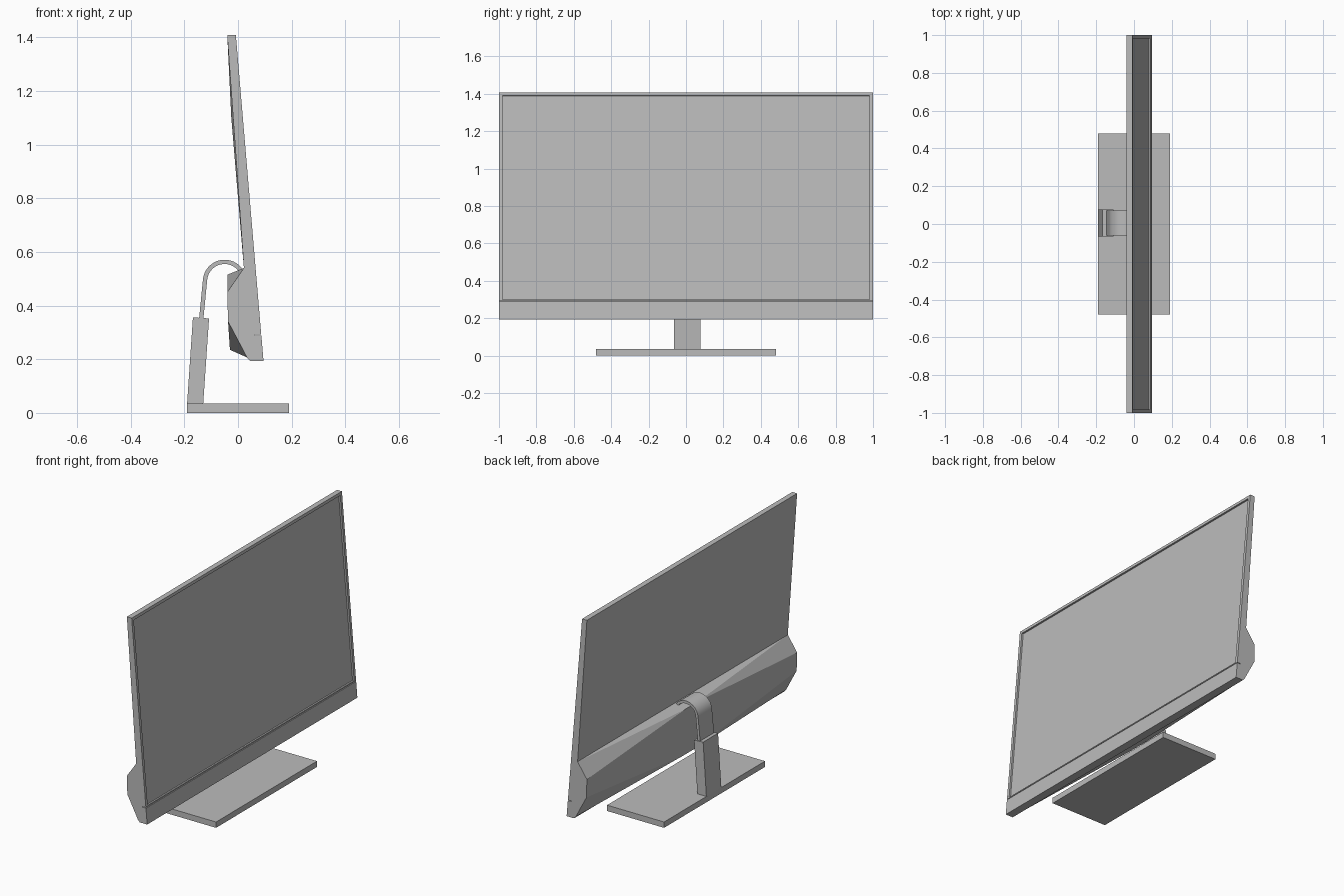
import bpy, bmesh, math

cube = bpy.data.objects.get("Cube")
if cube:
    bpy.data.objects.remove(cube, do_unlink=True)

grey = bpy.data.materials.new("plain grey")
grey.use_nodes = True
COLOUR = (0.5, 0.5, 0.5, 1)
grey.diffuse_color = COLOUR
grey.node_tree.nodes["Principled BSDF"].inputs["Base Color"].default_value = COLOUR


def finish(name, bm):
    bmesh.ops.recalc_face_normals(bm, faces=bm.faces[:])
    mesh = bpy.data.meshes.new(name)
    bm.to_mesh(mesh)
    bm.free()
    mesh.materials.append(grey)
    obj = bpy.data.objects.new(name, mesh)
    bpy.context.collection.objects.link(obj)
    return obj


def extrude(name, profile, y0, y1):
    """Solid with an x-z outline, running from y0 to y1."""
    bm = bmesh.new()
    a, b = ([bm.verts.new((x, y, z)) for x, z in profile] for y in (y0, y1))
    bm.faces.new(a)
    bm.faces.new(b[::-1])
    for i in range(len(a)):
        j = (i + 1) % len(a)
        bm.faces.new((a[i], a[j], b[j], b[i]))
    return finish(name, bm)


# Foot and upright
extrude("base_plate", [(-.19, 0), (.19, 0), (.19, .035), (-.19, .035)], -.48, .48)
extrude("stand_post", [(-.19, .03), (-.13, .03), (-.108, .352), (-.168, .356)], -.065, .077)


# Curved neck arching from the post into the panel
def arc(radius):
    return [(-.05 + radius * math.cos(math.radians(t)), .49 + radius * math.sin(math.radians(t)))
            for t in range(175, 24, -10)]


neck = extrude("curved_neck", [(-.15, .3)] + arc(.081) + arc(.065)[::-1] + [(-.134, .3)], -.06, .072)
bpy.context.view_layer.objects.active = neck
neck.select_set(True)
bpy.ops.object.shade_smooth_by_angle(angle=math.radians(30))
neck.select_set(False)

# Display housing: end outline, with a fuller outline at the middle
end = [(-.008, 1.408), (-.04, 1.408), (-.018, 1.1), (.022, .54), (-.009, .495),
       (-.04, .45), (-.037, .34), (-.002, .274), (.033, .207), (.045, .193),
       (.095, .193), (.087, .289), (.063, .289), (.063, .293), (.0865, .293)]
peaks = {2: (-.025, 1.1), 4: (-.04, .515), 7: (-.03, .235)}
middle = [peaks.get(i, p) for i, p in enumerate(end)]

bm = bmesh.new()
rings = [[bm.verts.new((x, y, z)) for x, z in outline]
         for y, outline in ((-1, end), (-.07, middle), (.07, middle), (1, end))]
bm.faces.new(rings[0])
bm.faces.new(rings[3][::-1])
n = len(end)
front = []
for a, b in ((rings[0], rings[1]), (rings[1], rings[2]), (rings[3], rings[2])):
    for i in range(n):
        j = (i + 1) % n
        if a is not rings[1] and j in peaks:
            bm.faces.new((a[i], b[i], b[j]))
            bm.faces.new((a[i], b[j], a[j]))
        elif a is not rings[1] and i in peaks:
            bm.faces.new((a[i], b[i], a[j]))
            bm.faces.new((b[i], b[j], a[j]))
        else:
            face = bm.faces.new((a[i], b[i], b[j], a[j]))
            if i == n - 1:
                front.append(face)
bmesh.ops.recalc_face_normals(bm, faces=bm.faces[:])

# Thin bezel, narrower along the bottom, around a recessed screen
bmesh.ops.inset_region(bm, faces=front, thickness=.018, depth=0, use_even_offset=True)
for v in {v for f in front for v in f.verts}:
    if v.co.z < .5:
        v.co.z -= .011
        v.co.x += .011 * .085
bmesh.ops.inset_region(bm, faces=front, thickness=.0005, depth=-.01, use_even_offset=True)
finish("display_housing", bm)
